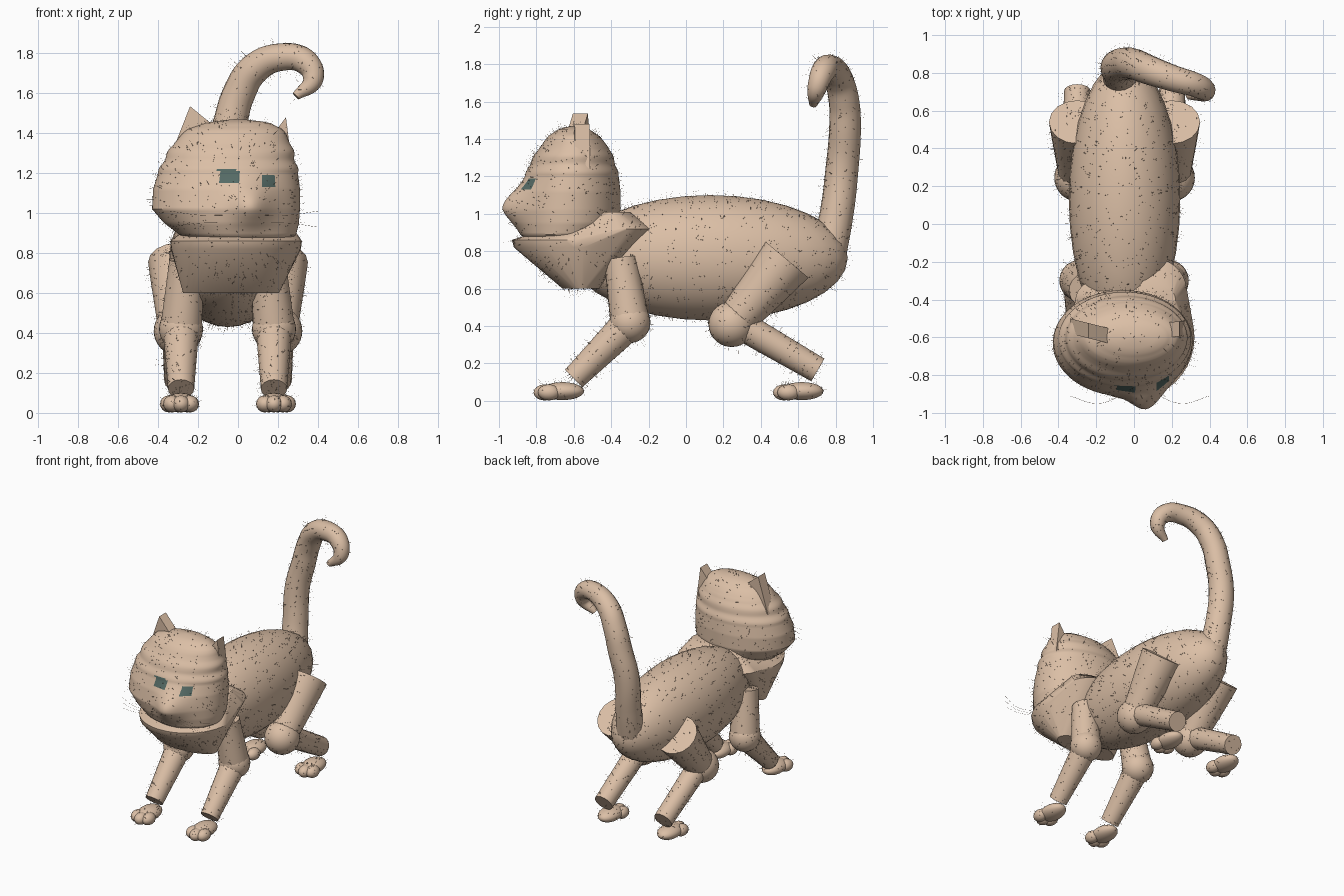
import bpy, bmesh, math, random
from mathutils import Matrix, Vector

random.seed(7)
cube = bpy.data.objects.get("Cube")
if cube:
    bpy.data.objects.remove(cube)


def make_material(name, red, green, blue):
    mat = bpy.data.materials.new(name)
    mat.use_nodes = True
    color = (red, green, blue, 1)
    mat.diffuse_color = color
    mat.node_tree.nodes["Principled BSDF"].inputs["Base Color"].default_value = color
    return mat


tan = make_material("tan_coat", .71, .52, .38)
teal = make_material("teal_eyes", .09, .145, .13)
furry = []


def smooth(obj, angle=40):
    bpy.ops.object.select_all(action='DESELECT')
    obj.select_set(True)
    bpy.context.view_layer.objects.active = obj
    bpy.ops.object.shade_smooth_by_angle(angle=math.radians(angle))


def finish(name, bm, rounded=True, fur=True):
    bmesh.ops.recalc_face_normals(bm, faces=bm.faces)
    mesh = bpy.data.meshes.new(name)
    bm.to_mesh(mesh)
    bm.free()
    mesh.materials.append(tan)
    obj = bpy.data.objects.new(name, mesh)
    bpy.context.collection.objects.link(obj)
    if rounded:
        smooth(obj)
    if fur:
        furry.append(obj)
    return obj


def add_ball(bm, center, radii, segments=32):
    matrix = Matrix.Translation(center) @ Matrix.Diagonal((*radii, 1))
    bmesh.ops.create_uvsphere(bm, u_segments=segments, v_segments=segments // 2,
                              radius=1, matrix=matrix)


def ball(name, center, radii):
    bm = bmesh.new()
    add_ball(bm, center, radii)
    return finish(name, bm)


def tube(name, points, fur=True, sides=6):
    """Round tube through (x, y, z, radius) points with flat ends."""
    curve = bpy.data.curves.new(name, 'CURVE')
    curve.dimensions = '3D'
    curve.bevel_depth = 1
    curve.bevel_resolution = sides
    curve.use_fill_caps = True
    spline = curve.splines.new('BEZIER')
    spline.bezier_points.add(len(points) - 1)
    for knot, (x, y, z, r) in zip(spline.bezier_points, points):
        knot.co = (x, y, z)
        knot.radius = r
        knot.handle_left_type = knot.handle_right_type = 'AUTO'
    curve.materials.append(tan)
    obj = bpy.data.objects.new(name, curve)
    bpy.context.collection.objects.link(obj)
    bpy.ops.object.select_all(action='DESELECT')
    obj.select_set(True)
    bpy.context.view_layer.objects.active = obj
    bpy.ops.object.convert(target='MESH')
    smooth(obj)
    if fur:
        furry.append(obj)
    return obj


# Body
ball("body", (-.05, .13, .765), (.295, .735, .335))

# Chest and jaw: hull of ellipses that narrows downwards and back to the left shoulder
bm = bmesh.new()
for cx, cy, cz, rx, ry in ((-.01, -.6, .86, .33, .33), (-.01, -.6, .82, .325, .32),
                           (-.035, -.56, .6, .24, .1), (.04, -.4, 1.01, .18, .1),
                           (.1, -.36, .92, .18, .18), (-.02, -.4, .88, .29, .15)):
    for i in range(40):
        a = math.tau * i / 40
        bm.verts.new((cx + rx * math.cos(a), cy + ry * math.sin(a), cz))
hull = bmesh.ops.convex_hull(bm, input=bm.verts)
bmesh.ops.delete(bm, geom=[v for v in bm.verts if not v.link_faces], context='VERTS')
finish("chest", bm)

# Head: stacked rings as (height, right, left, front, back)
head_rows = (
    (.85, -.18, .24, -.84, -.45), (.89, -.29, .29, -.88, -.42),
    (.95, -.37, .305, -.9, -.37), (1.02, -.43, .31, -.91, -.35),
    (1.12, -.425, .31, -.89, -.35), (1.2, -.4, .3, -.86, -.36),
    (1.28, -.365, .285, -.83, -.38), (1.36, -.315, .26, -.78, -.415),
    (1.42, -.25, .22, -.73, -.47), (1.455, -.16, .16, -.68, -.52),
    (1.47, -.02, .02, -.61, -.59))


def head_ring(z):
    for low, high in zip(head_rows, head_rows[1:]):
        if z <= high[0] or high is head_rows[-1]:
            t = (z - low[0]) / (high[0] - low[0])
            return [a + (b - a) * t for a, b in zip(low, high)]


bm = bmesh.new()
RINGS, SEGMENTS = 62, 112
bottom, top = head_rows[0][0], head_rows[-1][0]
rings = []
for j in range(RINGS + 1):
    z, right, left, front, back = head_ring(bottom + (top - bottom) * j / RINGS)
    swell = 1 + (.018 * math.sin((z - 1.2) * 70) if z > 1.2 else 0)
    ring = []
    for i in range(SEGMENTS):
        a = math.tau * i / SEGMENTS
        x = (left + right) / 2 + swell * (left - right) / 2 * math.cos(a)
        y = (front + back) / 2 + swell * (back - front) / 2 * math.sin(a)
        if math.sin(a) < 0:  # pointed muzzle
            y -= .09 * math.exp(-((x - .07) / .1) ** 2 - ((z - 1.04) / .1) ** 2)
        ring.append(bm.verts.new((x, y, z)))
    rings.append(ring)
for low, high in zip(rings, rings[1:]):
    for i in range(SEGMENTS):
        k = (i + 1) % SEGMENTS
        bm.faces.new((low[i], low[k], high[k], high[i]))
bm.faces.new(rings[0])
bm.faces.new(rings[-1])
head = finish("head", bm)
head.data.materials.append(teal)
for face in head.data.polygons:  # eyes
    x, y, z = face.center
    right_eye = -.098 < x < 0 and 1.15 < z < 1.222
    left_eye = .115 < x < .185 and 1.125 < z < 1.195
    if y < -.65 and (right_eye or left_eye):
        face.material_index = 1

# Ears: triangular prisms, turned slightly with the head
for name, outline, middle, turn in (
        ("right_ear", ((-.34, 1.28), (-.1, 1.42), (-.24, 1.535)), -.565, -.25),
        ("left_ear", ((.15, 1.36), (.27, 1.24), (.24, 1.48)), -.555, .1)):
    bm = bmesh.new()
    for offset in (-.04, .04):
        for x, z in outline:
            bm.verts.new((x, middle + offset + (x - outline[2][0]) * turn, z))
    bmesh.ops.convex_hull(bm, input=bm.verts)
    finish(name, bm, rounded=False, fur=False)


# Legs and paws
def paw(name, x, y):
    bm = bmesh.new()
    add_ball(bm, (x, y + .02, .052), (.075, .115, .048))
    for shift in (-.045, 0, .045):
        add_ball(bm, (x + shift, y - .075 + abs(shift) / 2, .045), (.045, .06, .043), 16)
    finish(name, bm)


for side, x_front, x_hind, lean in (("left", .18, .2, -.03), ("right", -.285, -.3, .03)):
    tube(side + "_upper_arm", ((x_front + lean, -.35, .76, .09), (x_front, -.3, .42, .105)))
    ball(side + "_elbow", (x_front, -.3, .42), (.11, .11, .11))
    tube(side + "_forearm", ((x_front, -.3, .42, .09), (x_front, -.6, .12, .066)))
    paw(side + "_front_paw", x_front, -.68)
    tube(side + "_thigh", ((x_hind, .54, .755, .15), (x_hind, .25, .41, .1)))
    ball(side + "_knee", (x_hind, .245, .41), (.122, .125, .122))
    tube(side + "_shin", ((x_hind, .25, .43, .08), (x_hind, .705, .165, .07)))
    paw(side + "_hind_paw", x_hind, .6)

# Tail curling over to the left
tube("tail", (
    (-.06, .75, .75, .1), (-.08, .805, 1, .09), (-.085, .835, 1.25, .088),
    (-.04, .85, 1.45, .085), (.005, .845, 1.6, .082), (.08, .815, 1.72, .078),
    (.21, .77, 1.78, .07), (.34, .73, 1.755, .064), (.375, .7, 1.67, .052),
    (.29, .68, 1.585, .022)))

# Whiskers
for side in (-1, 1):
    for i in range(3):
        z = .95 + .02 * i
        tube("whisker", ((.03 + side * .08, -.9, z, .0007), (.03 + side * .22, -.95, z, .0007),
                         (.03 + side * .37, -.91, z + .02 * (i - 1), .0007)), False, 0)

# Sparse short hairs spread evenly over the coat
bm = bmesh.new()
faces = [(f, obj.data) for obj in furry for f in obj.data.polygons]
for face, mesh in random.choices(faces, [f.area for f, m in faces], k=8000):
    root = Vector()
    corners = [mesh.vertices[v].co for v in face.vertices]
    weights = [random.random() for c in corners]
    for corner, weight in zip(corners, weights):
        root += corner * weight / sum(weights)
    lean = Vector([random.uniform(-.4, .4) for axis in range(3)])
    tip = root + (face.normal + lean) * random.uniform(.01, .045)
    across = face.normal.cross(lean).normalized() * .0006
    if tip.z > 0:
        bm.faces.new([bm.verts.new(p) for p in (root - across, root + across, tip)])
finish("coat_hairs", bm, rounded=False, fur=False)
